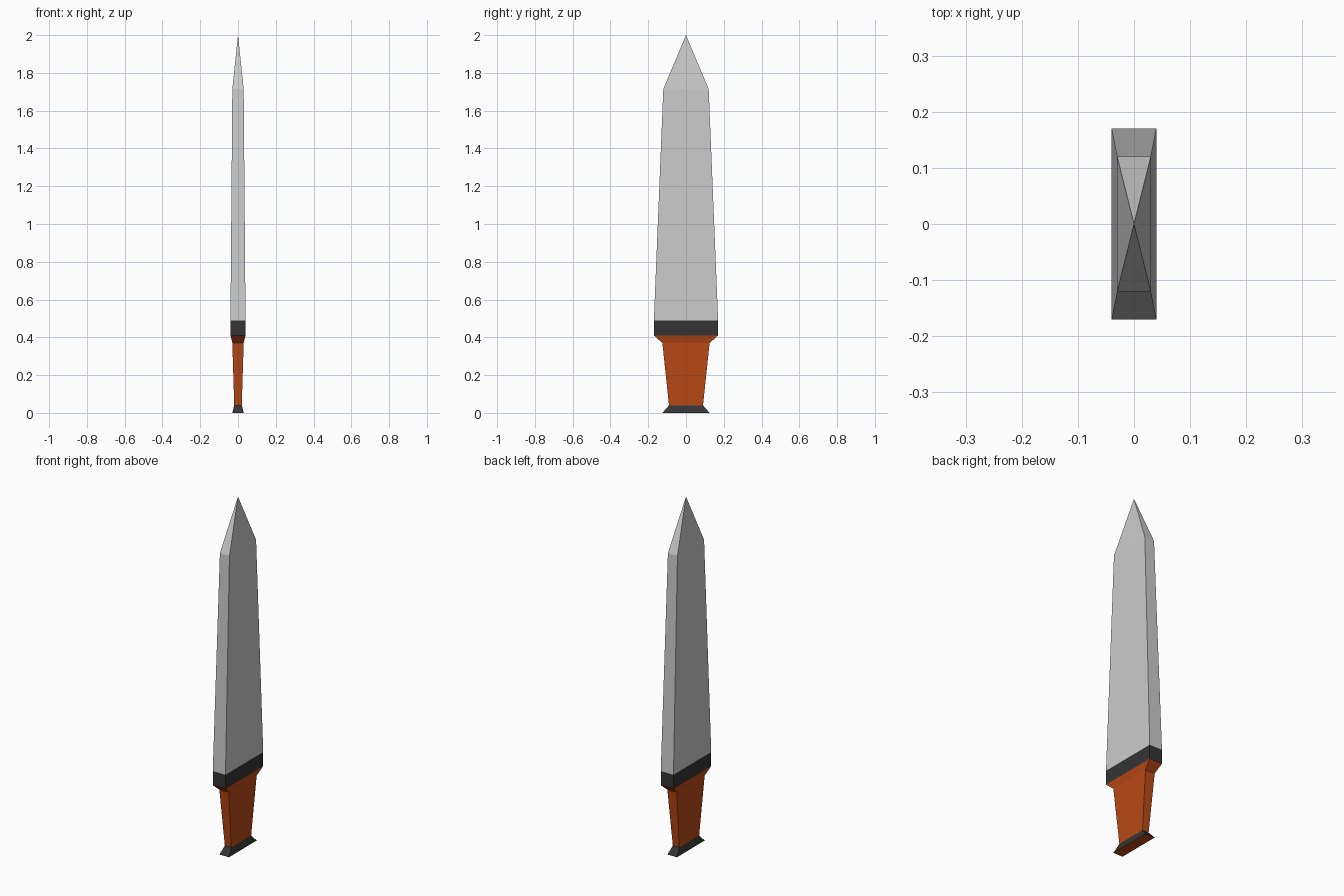
import bpy, bmesh

if "Cube" in bpy.data.objects:
    bpy.data.objects.remove(bpy.data.objects["Cube"])


def material(name, color):
    m = bpy.data.materials.new(name)
    m.diffuse_color = color
    m.use_nodes = True
    m.node_tree.nodes["Principled BSDF"].inputs["Base Color"].default_value = m.diffuse_color
    return m


def loft(name, sections, mat=None, tip=None, base_mat=None):
    """Join rectangular sections (half x, half y, z), ending in an optional point."""
    bm = bmesh.new()
    rings = [[bm.verts.new((sx * hx, sy * hy, z))
              for sx, sy in ((-1, -1), (1, -1), (1, 1), (-1, 1))]
             for hx, hy, z in sections]
    for a, b in zip(rings, rings[1:]):
        for i in range(4):
            j = (i + 1) % 4
            bm.faces.new((a[i], a[j], b[j], b[i]))
    if tip is not None:
        apex = bm.verts.new((0, 0, tip))
        for i in range(4):
            bm.faces.new((rings[-1][i], rings[-1][(i + 1) % 4], apex))
    if base_mat:
        bm.faces.new(rings[0][::-1]).material_index = 1
    mesh = bpy.data.meshes.new(name)
    bm.to_mesh(mesh)
    bm.free()
    for m in (mat, base_mat):
        if m:
            mesh.materials.append(m)
    obj = bpy.data.objects.new(name, mesh)
    bpy.context.collection.objects.link(obj)
    return obj


brown = material("brown_wood", (0.48, 0.067, 0.008, 1))
dark = material("dark_metal", (0.035, 0.035, 0.035, 1))

# Shared cross-sections
pommel_top = (0.02, 0.09, 0.04)
guard_base = (0.04, 0.17, 0.41)
guard_top = (0.04, 0.17, 0.49)

# Flared pommel with a wooden underside
loft("pommel", [(0.03, 0.125, 0), pommel_top], dark, base_mat=brown)
# Grip widening into the guard
loft("grip", [pommel_top, (0.03, 0.125, 0.37), guard_base], brown)
# Guard band
loft("guard", [guard_base, guard_top], dark)
# Tapered blade with a four-sided point
loft("blade", [guard_top, (0.03, 0.12, 1.715)], tip=2.0)
